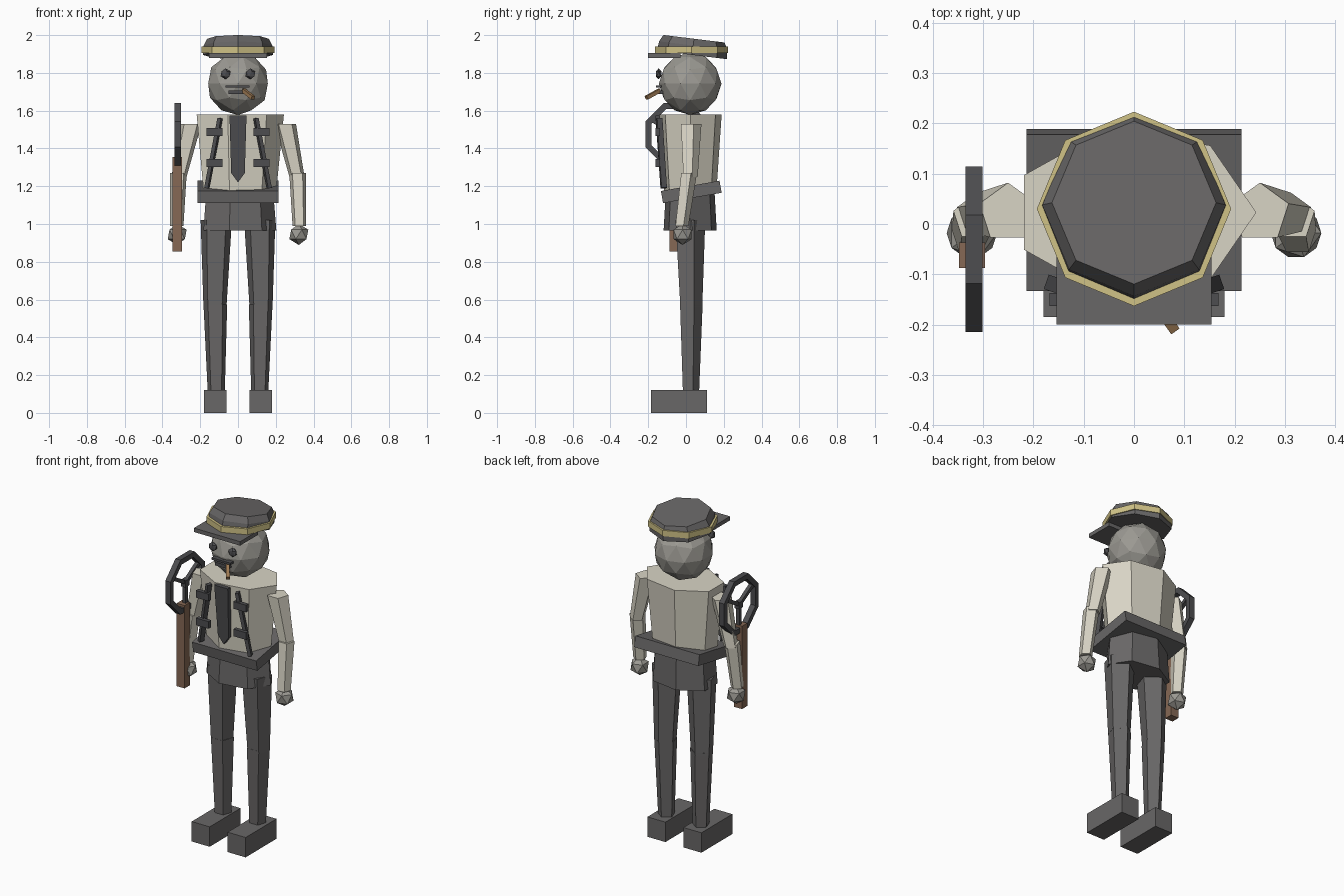
import bpy, bmesh, math
from mathutils import Vector, Matrix

if "Cube" in bpy.data.objects:
    bpy.data.objects.remove(bpy.data.objects["Cube"])


def material(name, r, g, b):
    m = bpy.data.materials.new(name)
    m.use_nodes = True
    m.diffuse_color = (r, g, b, 1)
    m.node_tree.nodes["Principled BSDF"].inputs["Base Color"].default_value = (r, g, b, 1)
    return m


CLOTH = material("dark grey cloth", .14, .135, .135)
SHIRT = material("cream shirt", .69, .66, .56)
SKIN = material("grey skin", .33, .32, .29)
GOLD = material("gold band", .63, .54, .24)
WOOD = material("brown wood", .24, .14, .09)
BLACK = material("charcoal", .075, .075, .08)
TOBACCO = material("cigar tan", .35, .2, .09)


def finish(name, bm, mat):
    bmesh.ops.recalc_face_normals(bm, faces=bm.faces)
    mesh = bpy.data.meshes.new(name)
    bm.to_mesh(mesh)
    bm.free()
    mesh.materials.append(mat)
    obj = bpy.data.objects.new(name, mesh)
    bpy.context.collection.objects.link(obj)
    return obj


def box(name, center, size, mat, tilt=0):
    bm = bmesh.new()
    bmesh.ops.create_cube(bm, size=1)
    m = Matrix.Translation(center) @ Matrix.Rotation(tilt, 4, 'X') @ Matrix.Diagonal((*size, 1))
    bm.transform(m)
    return finish(name, bm, mat)


def bar(name, p, q, width, depth, mat):
    """Box stretched from p to q."""
    p, q = Vector(p), Vector(q)
    bm = bmesh.new()
    bmesh.ops.create_cube(bm, size=1)
    rot = (q - p).to_track_quat('Z', 'Y').to_matrix().to_4x4()
    bm.transform(Matrix.Translation((p + q) / 2) @ rot @ Matrix.Diagonal((width, depth, (q - p).length, 1)))
    return finish(name, bm, mat)


def loft(name, sides, rings, mat, flat=1.0, turn=0.0):
    """Closed prism through level rings of (x, y, z, radius)."""
    bm = bmesh.new()
    loops = []
    for x, y, z, r in rings:
        angles = [turn + math.tau * i / sides for i in range(sides)]
        loops.append([bm.verts.new((x + r * math.cos(a), y + flat * r * math.sin(a), z)) for a in angles])
    for low, high in zip(loops, loops[1:]):
        for i in range(sides):
            j = (i + 1) % sides
            bm.faces.new((low[i], low[j], high[j], high[i]))
    bm.faces.new(loops[0])
    bm.faces.new(loops[-1])
    return finish(name, bm, mat)


def ball(name, center, radius, mat, detail=1, flat=1.0):
    bm = bmesh.new()
    bmesh.ops.create_icosphere(bm, subdivisions=detail, radius=radius)
    bm.transform(Matrix.Translation(center) @ Matrix.Diagonal((1, flat, 1, 1)))
    return finish(name, bm, mat)


# Limbs, eyes and harness on both sides
for side, s in (("left", 1), ("right", -1)):
    box(side + "_shoe", (s * .12, -.037, .06), (.12, .295, .12), CLOTH)
    loft(side + "_shin", 5, [(s * .115, .022, .1, .047), (s * .12, .022, .575, .066)],
         CLOTH, turn=math.pi / 2)
    loft(side + "_thigh", 5, [(s * .122, .022, .56, .064), (s * .115, .015, 1.02, .087)],
         CLOTH, turn=math.pi / 2)
    loft(side + "_upper_arm", 5, [(s * .312, .02, 1.25, .042), (s * .25, .022, 1.53, .06)],
         SHIRT, turn=math.pi / 2)
    loft(side + "_forearm", 5, [(s * .325, -.025, .99, .038), (s * .315, .012, 1.27, .046)],
         SHIRT, turn=math.pi / 2)
    ball(side + "_hand", (s * .322, -.018, .945), .056, SKIN)
    ball(side + "_eye", (s * .066, -.145, 1.795), .029, BLACK, flat=.6)
    bar(side + "_strap", (s * .095, -.142, 1.56), (s * .165, -.118, 1.19), .03, .02, BLACK)
    for i, z in enumerate((1.488, 1.322)):
        box(f"{side}_buckle_{i}", (s * .125, -.15, z), (.085, .025, .043), BLACK)

# Trunk
loft("pelvis", 7, [(0, .022, .965, .203), (0, .022, 1.19, .185)], CLOTH, flat=.71)
box("belt", (0, .028, 1.17), (.428, .315, .065), CLOTH, tilt=math.radians(10))
loft("torso", 7, [(0, .023, 1.17, .202), (0, .023, 1.58, .243)], SHIRT, flat=.7)

# Tie: a flat pointed outline leaning with the chest
bm = bmesh.new()
outline = [(-.045, 1.575), (.045, 1.575), (.036, 1.27), (0, 1.22), (-.036, 1.27)]
front = [bm.verts.new((x, -.15 - (z - 1.4) * .07, z)) for x, z in outline]
face = bm.faces.new(front)
made = bmesh.ops.extrude_face_region(bm, geom=[face])["geom"]
bmesh.ops.translate(bm, vec=(0, .025, 0), verts=[v for v in made if isinstance(v, bmesh.types.BMVert)])
finish("tie", bm, BLACK)

# Head and face
ball("head", (0, .022, 1.743), .166, SKIN, detail=2)
box("moustache", (-.002, -.145, 1.728), (.126, .03, .012), BLACK)
box("mouth", (-.005, -.135, 1.698), (.09, .03, .02), BLACK)
bar("cigar", (.03, -.14, 1.707), (.08, -.21, 1.668), .02, .02, TOBACCO)

# Peaked cap
crown = loft("cap_crown", 8, [(0, 0, -.042, .186), (0, 0, .008, .182), (0, 0, .044, .163)],
             CLOTH, turn=math.pi / 2)
crown.matrix_world = Matrix.Translation((0, .037, 1.937)) @ Matrix.Rotation(math.radians(-7), 4, 'X')
loft("cap_band", 8, [(0, .03, 1.905, .193), (0, .03, 1.94, .193)], GOLD, turn=math.pi / 2)
box("cap_peak", (0, -.115, 1.892), (.308, .17, .024), CLOTH)

# Steering wheel on a post
hub = Vector((-.318, -.05, 1.475))
bm = bmesh.new()
loops = []
for i in range(8):
    a = math.tau * (i + .5) / 8
    loops.append([bm.verts.new(hub + Vector((dx, r * math.cos(a), r * math.sin(a))))
                  for dx, r in ((-.017, .145), (.017, .145), (.017, .178), (-.017, .178))])
for a, b in zip(loops, loops[1:] + loops[:1]):
    for k in range(4):
        bm.faces.new((a[k], a[k - 1], b[k - 1], b[k]))
finish("wheel_rim", bm, BLACK)
for i in range(3):
    a = -math.pi / 2 + math.tau * i / 3
    bar(f"wheel_spoke_{i}", hub, hub + .155 * Vector((0, math.cos(a), math.sin(a))), .022, .022, BLACK)
box("wheel_hub", hub, (.03, .04, .04), BLACK)
box("wheel_post", (-.322, -.062, 1.105), (.052, .05, .5), WOOD)
